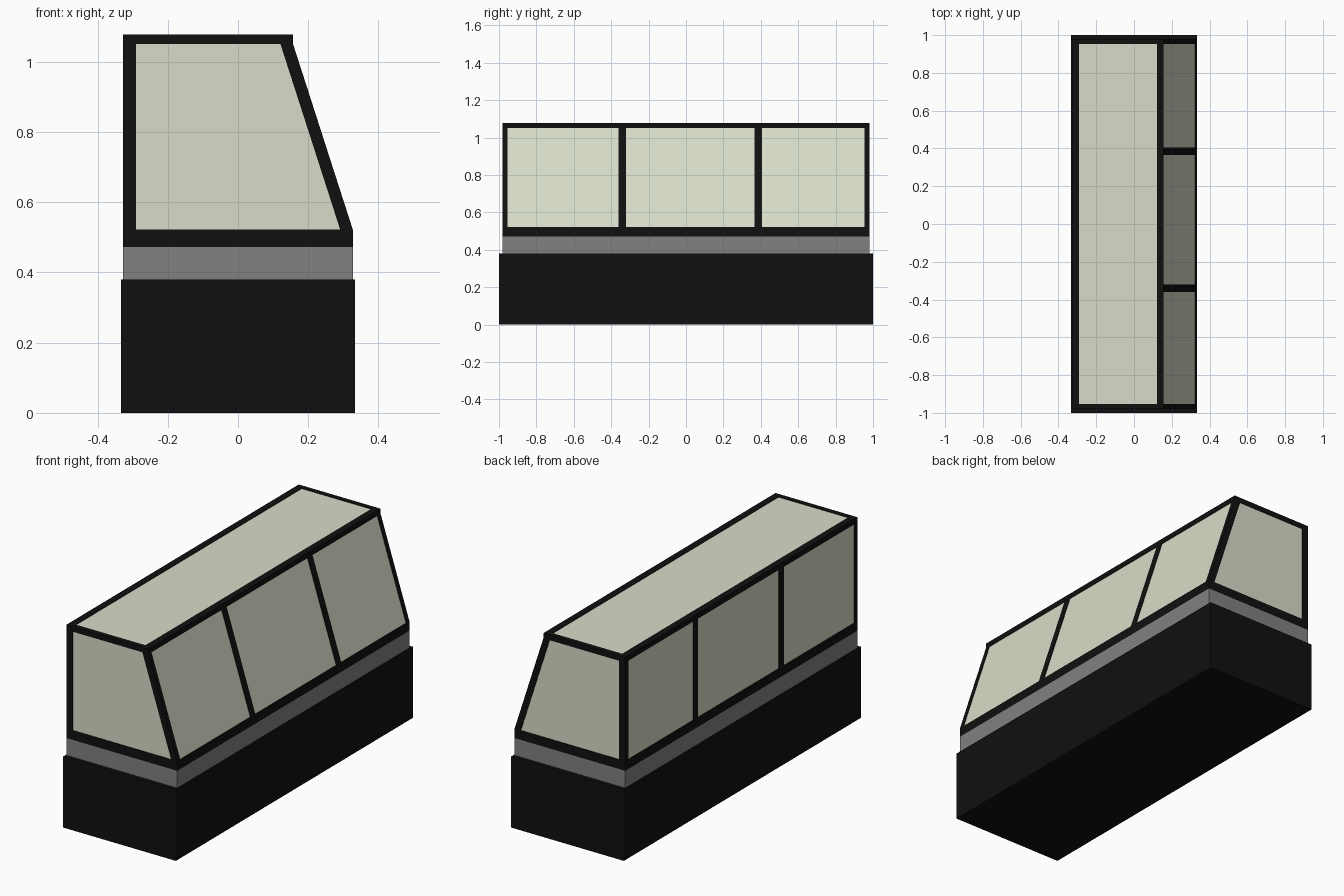
import bpy, bmesh

if "Cube" in bpy.data.objects:
    bpy.data.objects.remove(bpy.data.objects["Cube"])


def material(name, rgb):
    m = bpy.data.materials.new(name)
    m.diffuse_color = (*rgb, 1)
    m.use_nodes = True
    m.node_tree.nodes["Principled BSDF"].inputs["Base Color"].default_value = m.diffuse_color
    return m


BLACK = material("black", (0.005, 0.005, 0.005))
GREY = material("band_grey", (0.22, 0.22, 0.22))
GLASS = material("glass", (0.69, 0.72, 0.58))


def prism(name, profile, y0, y1, mat):
    """Extrude an (x, z) profile along y."""
    bm = bmesh.new()
    face = bm.faces.new([bm.verts.new((x, y0, z)) for x, z in profile])
    ext = bmesh.ops.extrude_face_region(bm, geom=[face])
    verts = [v for v in ext["geom"] if isinstance(v, bmesh.types.BMVert)]
    bmesh.ops.translate(bm, verts=verts, vec=(0, y1 - y0, 0))
    bmesh.ops.recalc_face_normals(bm, faces=bm.faces)
    me = bpy.data.meshes.new(name)
    bm.to_mesh(me)
    bm.free()
    me.materials.append(mat)
    ob = bpy.data.objects.new(name, me)
    bpy.context.collection.objects.link(ob)
    return ob


def box(name, x0, x1, y0, y1, z0, z1, mat):
    return prism(name, [(x0, z0), (x1, z0), (x1, z1), (x0, z1)], y0, y1, mat)


W, L = 0.327, 0.98           # half width and length of the case
TOP_X = 0.157                # front edge of the roof
SILL, HEAD, TOP = 0.522, 1.05, 1.078
BAR, END = 0.036, 0.026      # frame bar widths

# Plinth, grey band and sill of the display case
box("plinth", -0.333, 0.333, -1, 1, 0, 0.38, BLACK)
box("band", -W, W, -L, L, 0.38, 0.472, GREY)
box("sill", -W, W, -L, L, 0.472, SILL, BLACK)

# Glass body, set slightly behind the frame
i = 0.003
prism("glass_case", [(-W + i, SILL), (W - i, SILL), (TOP_X - i, HEAD),
                     (TOP_X - i, TOP - i), (-W + i, TOP - i)], -L + i, L - i, GLASS)

# Roof frame
box("roof_bar_rear", -W, -W + BAR, -L, L, HEAD, TOP, BLACK)
box("roof_bar_front", TOP_X - BAR, TOP_X, -L, L, HEAD, TOP, BLACK)
for side, y in (("left", -L), ("right", L - END)):
    box("roof_end_" + side, -W + BAR, TOP_X - BAR, y, y + END, HEAD, TOP, BLACK)

# Corner posts and dividers: upright at the rear, slanted at the front
posts = [("corner_a", -L, -L + END), ("divider_a", -0.36, -0.32),
         ("divider_b", 0.365, 0.405), ("corner_b", L - END, L)]
for name, y0, y1 in posts:
    box(name + "_rear", -W, -W + BAR, y0, y1, SILL, HEAD, BLACK)
    prism(name + "_front", [(W - BAR, SILL), (W, SILL), (TOP_X, HEAD),
                            (TOP_X - BAR, HEAD)], y0, y1, BLACK)
